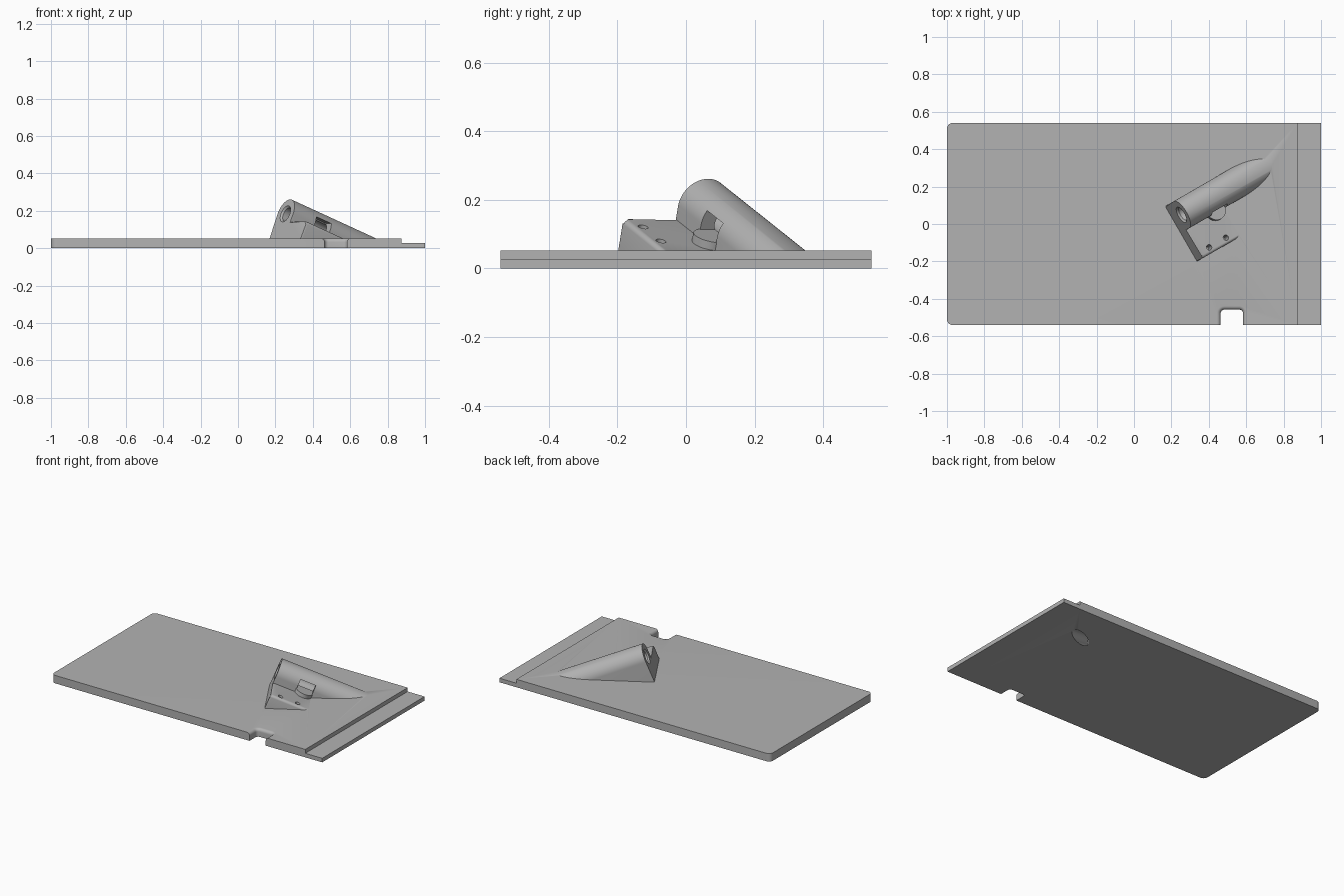
import bpy, bmesh, math
from mathutils import Matrix, Vector

cube = bpy.data.objects.get("Cube")
if cube:
    bpy.data.objects.remove(cube, do_unlink=True)

grey = bpy.data.materials.new("light_grey")
grey.use_nodes = True
grey.diffuse_color = (0.45, 0.45, 0.45, 1)
grey.node_tree.nodes["Principled BSDF"].inputs["Base Color"].default_value = (0.45, 0.45, 0.45, 1)

# Tilted frame of the tube: local x runs down the bore, y to its left, z away from the plate
TURN, TILT = math.radians(30), math.radians(21.7)
start = Matrix.Rotation(TURN, 3, 'Z') @ Vector((0.244, -0.084, 0.184))
FRAME = (Matrix.Translation(start) @ Matrix.Rotation(TURN, 4, 'Z')
         @ Matrix.Rotation(TILT, 4, 'Y'))


def finish(name, bm):
    bmesh.ops.recalc_face_normals(bm, faces=bm.faces)
    mesh = bpy.data.meshes.new(name)
    bm.to_mesh(mesh)
    bm.free()
    obj = bpy.data.objects.new(name, mesh)
    bpy.context.collection.objects.link(obj)
    mesh.materials.append(grey)
    return obj


def loft(bm, rings):
    loops = [[bm.verts.new(p) for p in ring] for ring in rings]
    for a, b in zip(loops, loops[1:]):
        for i in range(len(a)):
            j = (i + 1) % len(a)
            bm.faces.new((a[i], a[j], b[j], b[i]))
    bm.faces.new(loops[0])
    bm.faces.new(loops[-1])
    return loops


def arc(cx, cy, r, a0, a1, n):
    angles = [math.radians(a0 + (a1 - a0) * i / n) for i in range(n + 1)]
    return [(cx + r * math.cos(a), cy + r * math.sin(a)) for a in angles]


def tilted_prism(name, profile, length, soft):
    """Extrude a (y, z) profile down the bore, soften the mouth edge, trim inside the plate."""
    bm = bmesh.new()
    loops = loft(bm, [[(x, y, z) for y, z in profile] for x in (0, length)])
    mouth = loops[0]
    edges = [bm.edges.get((mouth[i - 1], mouth[i])) for i in range(len(mouth))]
    bmesh.ops.bevel(bm, geom=edges, offset=soft, segments=3, profile=0.5, affect='EDGES')
    return trim(name, bm)


def trim(name, bm):
    bm.transform(FRAME)
    cut = bmesh.ops.bisect_plane(bm, geom=bm.verts[:] + bm.edges[:] + bm.faces[:],
                                 plane_co=(0, 0, 0.02), plane_no=(0, 0, 1), clear_inner=True)
    rim = [e for e in cut['geom_cut'] if isinstance(e, bmesh.types.BMEdge)]
    bmesh.ops.contextual_create(bm, geom=rim)
    return finish(name, bm)


def rod(name, r0, r1, low, high, at, axis, sides=48):
    """Round solid in the tilted frame, along local x or z."""
    bm = bmesh.new()
    rings = []
    for r, h in ((r0, low), (r1, high)):
        circle = arc(0, 0, r, 0, 360 - 360 / sides, sides - 1)
        rings.append([(h, a, b) if axis == 'X' else (at[0] + a, at[1] + b, h) for a, b in circle])
    loft(bm, rings)
    return bm


def cutter(name, bm, tilted=True):
    if tilted:
        bm.transform(FRAME)
    obj = finish(name, bm)
    obj.hide_render = True
    return obj


# Base plate: rounded right corners, lowered lip on the left end
HALF, THICK, LIP = 0.54, 0.053, 0.027
outline = [(0.875, -HALF), (0.875, HALF)]
outline += arc(-0.97, HALF - 0.03, 0.03, 90, 180, 8) + arc(-0.97, -HALF + 0.03, 0.03, 180, 270, 8)
bm = bmesh.new()
loops = loft(bm, [[(x, y, z) for x, y in outline] for z in (0, LIP, THICK)])
side = bm.faces.get((loops[0][0], loops[0][1], loops[1][1], loops[1][0]))
ext = bmesh.ops.extrude_discrete_faces(bm, faces=[side])['faces'][0]
bmesh.ops.translate(bm, verts=ext.verts, vec=(0.125, 0, 0))
bmesh.ops.remove_doubles(bm, verts=bm.verts, dist=0.0001)
plate = finish("base_plate", bm)

# Tube housing: arch with straight walls down to the plate
R = 0.083
tube = tilted_prism("tube_housing", arc(0, 0, R, 0, 180, 40) + [(-R, -0.3), (R, -0.3)], 0.75, 0.01)

# Screw block beside the tube
block_profile = [(0, -0.3), (0, -0.043)] + arc(-0.243, -0.058, 0.015, 90, 180, 6) + [(-0.258, -0.3)]
block = tilted_prism("screw_block", block_profile, 0.6, 0.01)

# Rounded ledge under the side window
ledge = trim("window_ledge", rod("ledge", 0.055, 0.055, -0.3, -0.018, (0.195, -0.07), 'Z'))

# Cutters: bore, mouth chamfer, window, screw holes
cutters = [cutter("bore_cutter", rod("bore", 0.038, 0.038, -0.05, 0.75, None, 'X')),
           cutter("mouth_cutter", rod("mouth", 0.052, 0.036, -0.006, 0.012, None, 'X'))]
bm = bmesh.new()
loft(bm, [[(x, -0.3, z), (x, -0.015, z), (x, -0.015, z + 0.059), (x, -0.3, z + 0.059)]
          for x in (0.145, 0.245) for z in (-0.018,)])
cutters.append(cutter("window_cutter", bm))
for x in (0.062, 0.173):
    cutters.append(cutter("screw_hole_cutter", rod("hole", 0.015, 0.015, -0.1, 0.02, (x, -0.225), 'Z', 24)))

# Notch in the front edge, flared at the top
def notch_ring(grow, z):
    x0, x1, top, r = 0.463 - grow, 0.583 + grow, -0.458 + grow, 0.02 + grow
    pts = [(x0, -0.7), (x1, -0.7)]
    pts += arc(x1 - r, top - r, r, 0, 90, 6) + arc(x0 + r, top - r, r, 90, 180, 6)
    return [(x, y, z) for x, y in pts]

FLARE = 0.02
steps = [math.radians(15 * i) for i in range(7)]
rings = [notch_ring(0, -0.02)]
rings += [notch_ring(FLARE * (1 - math.cos(a)), THICK - FLARE + FLARE * math.sin(a)) for a in steps]
rings.append(notch_ring(FLARE, THICK + 0.03))
bm = bmesh.new()
loft(bm, rings)
cutters.append(cutter("notch_cutter", bm, tilted=False))

# Join the solids, then cut the openings
tools = [(o, 'UNION') for o in (tube, block, ledge)] + [(o, 'DIFFERENCE') for o in cutters]
for tool, operation in tools:
    mod = plate.modifiers.new(tool.name, 'BOOLEAN')
    mod.object, mod.operation, mod.solver = tool, operation, 'EXACT'
bpy.context.view_layer.update()
result = bpy.data.meshes.new_from_object(plate.evaluated_get(bpy.context.evaluated_depsgraph_get()))
plate.modifiers.clear()
plate.data = result
plate.name = "plate_with_angled_tube"
for tool, _ in tools:
    bpy.data.objects.remove(tool, do_unlink=True)

bpy.ops.object.select_all(action='DESELECT')
plate.select_set(True)
bpy.context.view_layer.objects.active = plate
bpy.ops.object.shade_smooth_by_angle(angle=math.radians(30))
